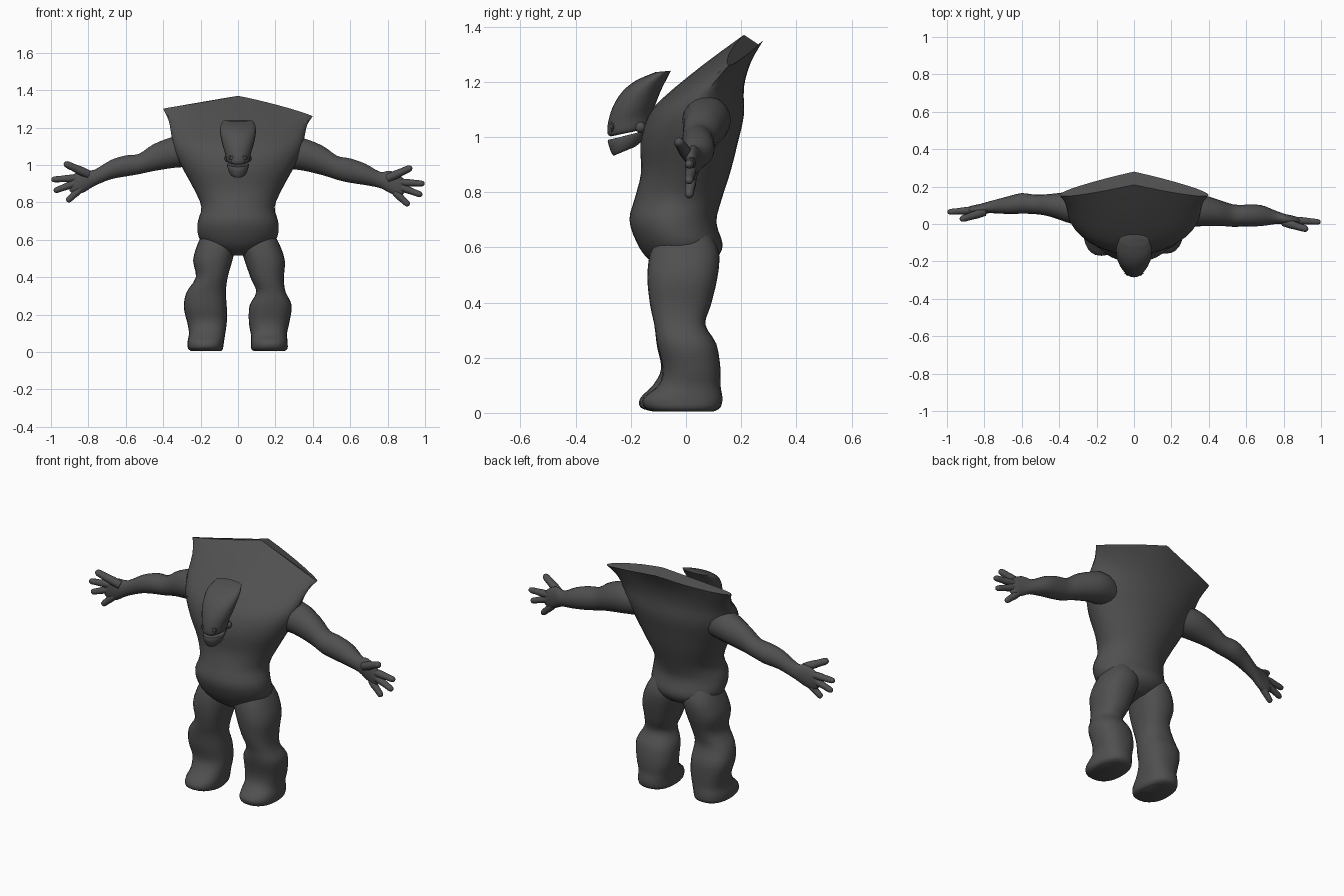
import bpy, bmesh, math
from mathutils import Vector

grey = bpy.data.materials.new("dark_grey")
grey.diffuse_color = (0.08, 0.08, 0.08, 1)


def finish(ob, angle=50):
    ob.data.materials.clear()
    ob.data.materials.append(grey)
    bpy.ops.object.select_all(action='DESELECT')
    ob.select_set(True)
    bpy.context.view_layer.objects.active = ob
    bpy.ops.object.shade_smooth_by_angle(angle=math.radians(angle))
    return ob


def smooth_rows(rows, steps):
    """Catmull-Rom interpolation between section rows."""
    out = []
    for i in range(len(rows) - 1):
        p0, p1 = rows[max(i - 1, 0)], rows[i]
        p2, p3 = rows[i + 1], rows[min(i + 2, len(rows) - 1)]
        for k in range(steps):
            t = k / steps
            out.append([0.5 * (2 * b + (c - a) * t + (2 * a - 5 * b + 4 * c - d) * t * t
                               + (3 * b - a - 3 * c + d) * t ** 3)
                        for a, b, c, d in zip(p0, p1, p2, p3)])
    return out + [list(rows[-1])]


def loft(name, rows, section, sides=24, steps=3, angle=50):
    """Skin closed rings; section(row, cos, sin) gives each point."""
    bm = bmesh.new()
    rings = []
    for row in smooth_rows(rows, steps):
        ring = []
        for j in range(sides):
            a = math.tau * j / sides
            ring.append(bm.verts.new(section(row, math.cos(a), math.sin(a))))
        rings.append(ring)
    for r, s in zip(rings, rings[1:]):
        for j in range(sides):
            k = (j + 1) % sides
            bm.faces.new((r[j], r[k], s[k], s[j]))
    bm.faces.new(rings[0])
    bm.faces.new(rings[-1])
    bmesh.ops.recalc_face_normals(bm, faces=bm.faces[:])
    me = bpy.data.meshes.new(name)
    bm.to_mesh(me)
    bm.free()
    ob = bpy.data.objects.new(name, me)
    bpy.context.collection.objects.link(ob)
    return finish(ob, angle)


def square(v, p=0.85):
    return math.copysign(abs(v) ** p, v)


# Sections: tilted front-to-back ring, level ring, and ring across an arm
def tilted(r, c, s):
    w, yf, zf, yb, zb, dy, dz = r
    t = (s + 1) / 2
    return (w * c, yf + (yb - yf) * t + dy * abs(c),
            zf + (zb - zf) * t + dz * abs(c) * (1 + 0.25 * c))


def level(r, c, s):
    x1, x2, yf, yb, z = r
    return ((x1 + x2) / 2 + (x2 - x1) / 2 * square(c),
            (yf + yb) / 2 + (yb - yf) / 2 * square(s), z)


def across(r, c, s):
    x, y, z, ry, rz = r
    return (x, y + ry * c, z + rz * s)


# Torso rising into a flared, slanted collar
loft("torso", [
    (0.07, -0.08, 0.515, 0.06, 0.53, 0, 0),
    (0.16, -0.14, 0.56, 0.11, 0.56, 0, 0),
    (0.21, -0.18, 0.62, 0.133, 0.61, 0, 0),
    (0.215, -0.205, 0.70, 0.11, 0.69, 0, 0),
    (0.196, -0.185, 0.78, 0.128, 0.77, 0, 0),
    (0.235, -0.163, 0.87, 0.16, 0.87, 0, 0),
    (0.295, -0.165, 0.98, 0.188, 0.98, 0, 0),
    (0.34, -0.14, 1.07, 0.21, 1.08, 0, 0),
    (0.355, -0.085, 1.14, 0.21, 1.18, 0, -0.01),
    (0.37, 0.06, 1.26, 0.235, 1.27, -0.03, -0.04),
    (0.40, 0.21, 1.37, 0.28, 1.35, -0.09, -0.08)],
    tilted, sides=32, angle=40)

# Arms
loft("left_arm", [
    (-0.22, 0.06, 1.07, 0.08, 0.08), (-0.33, 0.085, 1.07, 0.085, 0.085),
    (-0.45, 0.10, 1.04, 0.06, 0.073), (-0.53, 0.105, 1.005, 0.052, 0.055),
    (-0.60, 0.11, 0.995, 0.055, 0.057), (-0.68, 0.10, 0.975, 0.046, 0.052),
    (-0.77, 0.09, 0.93, 0.032, 0.044), (-0.82, 0.08, 0.915, 0.028, 0.06),
    (-0.87, 0.075, 0.90, 0.022, 0.058), (-0.90, 0.073, 0.895, 0.012, 0.035)],
    across, sides=18)
loft("right_arm", [
    (0.22, 0.06, 1.06, 0.08, 0.08), (0.33, 0.075, 1.06, 0.088, 0.088),
    (0.45, 0.06, 1.025, 0.07, 0.08), (0.53, 0.045, 0.985, 0.06, 0.065),
    (0.60, 0.045, 0.97, 0.058, 0.066), (0.68, 0.045, 0.95, 0.056, 0.058),
    (0.76, 0.035, 0.92, 0.035, 0.044), (0.81, 0.025, 0.91, 0.028, 0.06),
    (0.86, 0.02, 0.89, 0.022, 0.06), (0.89, 0.018, 0.885, 0.012, 0.035)],
    across, sides=18)


def finger(name, start, end, radius):
    a, b = Vector(start), Vector(end)
    d = (b - a).normalized()
    u = d.cross(Vector((0, 1, 0))).normalized()
    v = d.cross(u)
    length = (b - a).length
    rows = [(0, 1.0), (0.3, 1.05), (0.6, 0.9), (0.85, 0.85), (0.96, 0.6), (1, 0.15)]
    loft(name, rows, lambda r, c, s: a + d * length * r[0] + (u * c + v * s) * radius * r[1],
         sides=10, steps=2)


# Fingers and thumbs fan out from each palm
for side, sx, y, dz in (("left", -1, 0.074, 0), ("right", 1, 0.02, -0.022)):
    finger(side + "_thumb", (sx * 0.80, y - 0.01, 0.95 + dz),
           (sx * 0.93, y - 0.05, 1.01 + dz), 0.022)
    for i, (x0, z0, x1, z1) in enumerate((
            (0.865, 0.93, 0.998, 0.922),
            (0.865, 0.905, 0.985, 0.86),
            (0.84, 0.875, 0.915, 0.805))):
        finger(f"{side}_finger_{i + 1}", (sx * x0, y, z0 + dz),
               (sx * x1, y - 0.01, z1 + dz), 0.019)

# Legs with broad shins and feet
loft("left_leg", [
    (-0.25, -0.09, -0.12, 0.07, 0.005), (-0.268, -0.08, -0.165, 0.105, 0.02),
    (-0.27, -0.075, -0.165, 0.11, 0.055), (-0.262, -0.068, -0.12, 0.105, 0.10),
    (-0.272, -0.06, -0.09, 0.105, 0.16), (-0.29, -0.06, -0.105, 0.10, 0.24),
    (-0.275, -0.065, -0.115, 0.07, 0.32), (-0.225, -0.055, -0.13, 0.085, 0.40),
    (-0.24, -0.03, -0.14, 0.112, 0.49), (-0.215, -0.01, -0.13, 0.12, 0.58),
    (-0.18, -0.02, -0.10, 0.09, 0.65)], level)
loft("right_leg", [
    (0.085, 0.25, -0.12, 0.10, 0.005), (0.07, 0.265, -0.15, 0.125, 0.02),
    (0.07, 0.265, -0.155, 0.132, 0.055), (0.068, 0.262, -0.10, 0.125, 0.10),
    (0.058, 0.275, -0.085, 0.125, 0.16), (0.062, 0.287, -0.105, 0.11, 0.25),
    (0.098, 0.255, -0.115, 0.07, 0.32), (0.07, 0.245, -0.13, 0.09, 0.39),
    (0.035, 0.25, -0.14, 0.114, 0.49), (0.01, 0.22, -0.13, 0.12, 0.58),
    (0.02, 0.18, -0.10, 0.09, 0.65)], level)

# Forward-hung head and separate lower jaw
loft("head", [
    (0.050, -0.272, 1.002, -0.14, 1.03, 0, 0),
    (0.062, -0.284, 1.012, -0.13, 1.04, 0, 0),
    (0.070, -0.283, 1.05, -0.125, 1.08, 0, 0),
    (0.085, -0.265, 1.11, -0.11, 1.12, 0, 0),
    (0.095, -0.23, 1.165, -0.09, 1.17, 0, 0),
    (0.094, -0.18, 1.205, -0.07, 1.21, 0, 0),
    (0.078, -0.11, 1.235, -0.055, 1.24, 0, 0)], tilted)
loft("lower_jaw", [
    (0.035, -0.262, 0.932, -0.19, 0.962, 0, 0),
    (0.048, -0.272, 0.945, -0.17, 0.975, 0, 0),
    (0.058, -0.284, 0.985, -0.145, 1.01, 0, 0),
    (0.055, -0.276, 0.99, -0.14, 1.025, 0, 0)], tilted, steps=2)

# Eyes, eye rims and jaw hinges
for side, sx in (("left", -1), ("right", 1)):
    bpy.ops.mesh.primitive_uv_sphere_add(segments=12, ring_count=8, radius=0.011,
                                         location=(sx * 0.034, -0.266, 1.037))
    bpy.context.object.name = side + "_eye"
    finish(bpy.context.object)
    bpy.ops.mesh.primitive_torus_add(major_segments=16, minor_segments=6,
                                     major_radius=0.014, minor_radius=0.004,
                                     location=(sx * 0.034, -0.27, 1.037),
                                     rotation=(math.pi / 2, 0, sx * 0.45))
    bpy.context.object.name = side + "_eye_rim"
    finish(bpy.context.object)
    bpy.ops.mesh.primitive_uv_sphere_add(segments=12, ring_count=8, radius=0.02,
                                         location=(sx * 0.052, -0.165, 1.035))
    bpy.context.object.name = side + "_jaw_hinge"
    finish(bpy.context.object)
